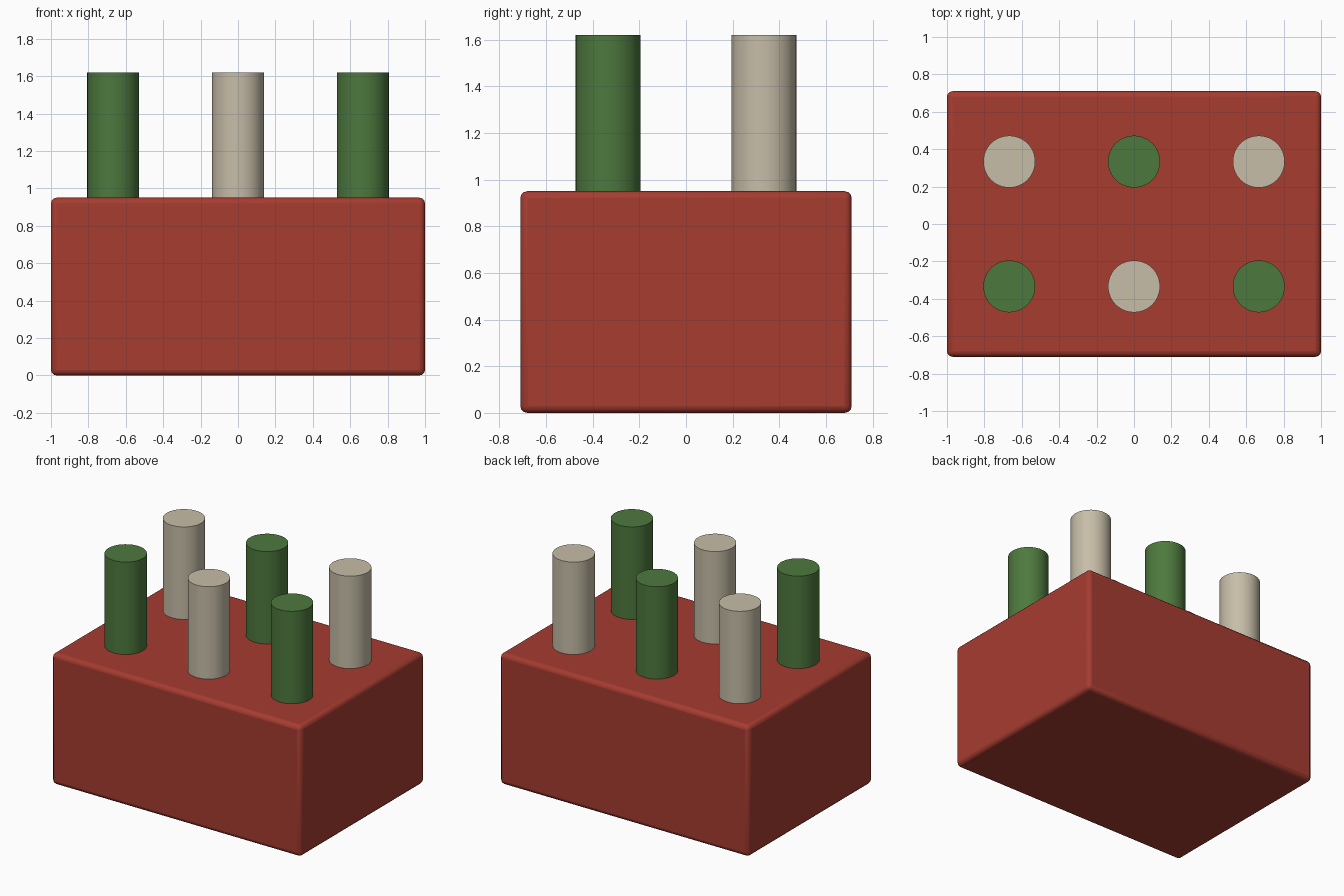
import bpy
import math

if "Cube" in bpy.data.objects:
    bpy.data.objects.remove(bpy.data.objects["Cube"])


def material(name, rgb):
    m = bpy.data.materials.new(name)
    m.diffuse_color = (*rgb, 1)
    m.use_nodes = True
    m.node_tree.nodes["Principled BSDF"].inputs["Base Color"].default_value = m.diffuse_color
    return m


red = material("red", (0.38, 0.045, 0.03))
green = material("green", (0.075, 0.19, 0.047))
cream = material("cream", (0.57, 0.51, 0.39))

WIDTH, DEPTH, HEIGHT = 2.0, 1.42, 0.95
PEG_RADIUS, PEG_TOP, SPACING = 0.139, 1.62, 0.667

# Block with small rounded edges
bpy.ops.mesh.primitive_cube_add(size=1, location=(0, 0, HEIGHT / 2))
block = bpy.context.object
block.name = "block"
block.scale = (WIDTH, DEPTH, HEIGHT)
bpy.ops.object.transform_apply(location=False, rotation=False, scale=True)
block.data.materials.append(red)
bevel = block.modifiers.new("rounded_edges", 'BEVEL')
bevel.width = 0.03
bevel.segments = 3
bpy.ops.object.shade_smooth_by_angle(angle=math.radians(35))

# Two rows of three pegs in alternating colours, seated just into the block
PEG_BOTTOM = HEIGHT - 0.02
for row, y in enumerate((-SPACING / 2, SPACING / 2)):
    for col in range(3):
        bpy.ops.mesh.primitive_cylinder_add(
            vertices=48, radius=PEG_RADIUS, depth=PEG_TOP - PEG_BOTTOM,
            location=((col - 1) * SPACING, y, (PEG_TOP + PEG_BOTTOM) / 2))
        peg = bpy.context.object
        peg.name = f"{('front', 'back')[row]}_{('left', 'middle', 'right')[col]}_peg"
        peg.data.materials.append(green if (row + col) % 2 == 0 else cream)
        bpy.ops.object.shade_smooth_by_angle(angle=math.radians(35))
